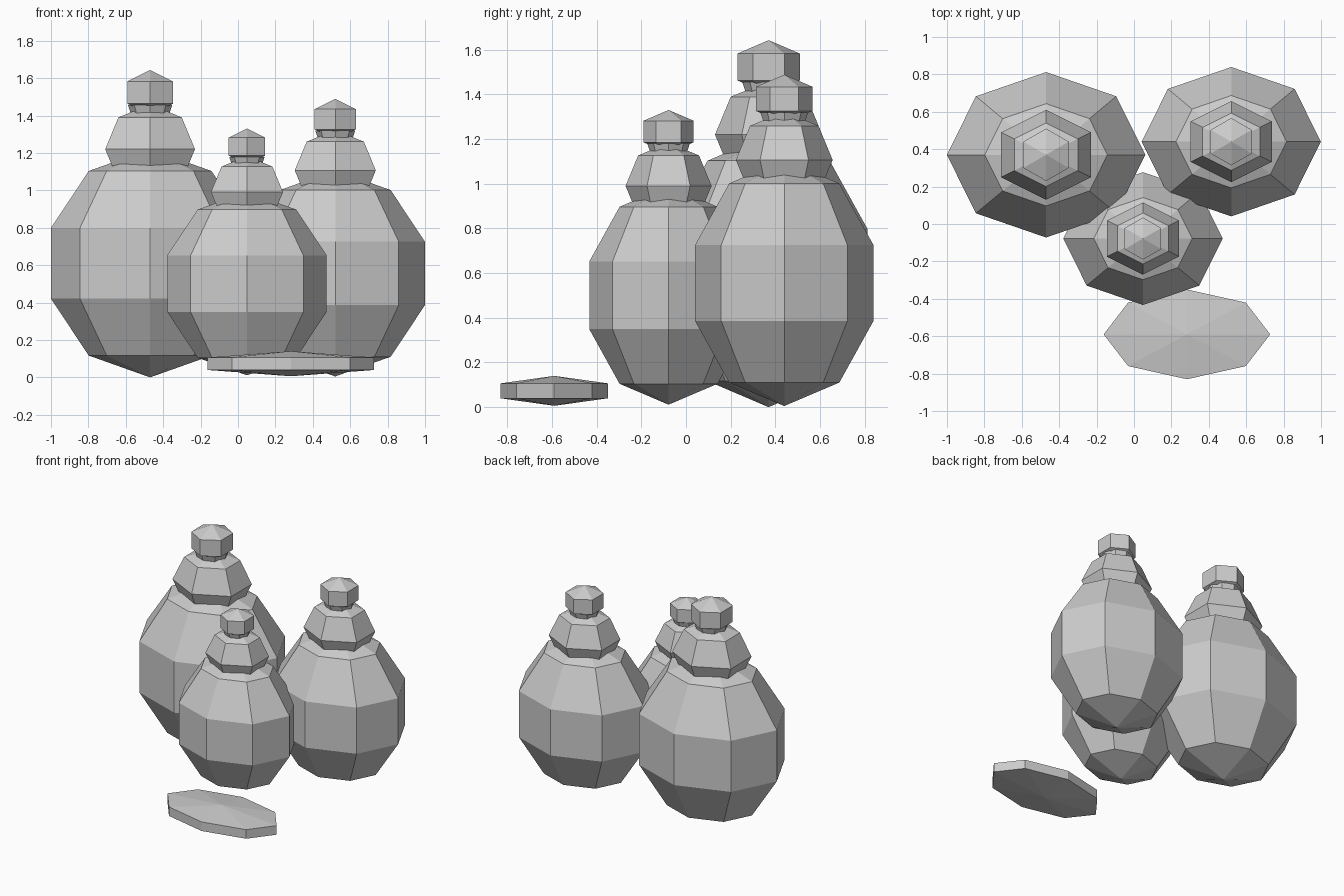
import bpy, bmesh
from mathutils import Matrix, Vector

if "Cube" in bpy.data.objects:
    bpy.data.objects.remove(bpy.data.objects["Cube"])


def finish(bm, name, loc):
    mesh = bpy.data.meshes.new(name)
    bm.to_mesh(mesh)
    bm.free()
    obj = bpy.data.objects.new(name, mesh)
    obj.location = loc
    bpy.context.collection.objects.link(obj)
    return obj


def ball(name, loc, radii, sides, rings):
    """Low-poly stretched sphere."""
    bm = bmesh.new()
    bmesh.ops.create_uvsphere(bm, u_segments=sides, v_segments=rings, radius=1)
    bmesh.ops.scale(bm, vec=Vector(radii), verts=bm.verts)
    return finish(bm, name, loc)


def collar(name, loc, r_low, r_top, height):
    bm = bmesh.new()
    bmesh.ops.create_cone(bm, cap_ends=True, segments=8, radius1=r_low,
                          radius2=r_top, depth=height)
    return finish(bm, name, loc)


def bottle(label, x, y, lift, s):
    """Gourd-shaped bottle, s scales the whole thing."""
    def at(z):
        return (x, y, z * s + lift)

    def size(*v):
        return [c * s for c in v]

    ball(label + "_body", at(0.61), size(0.558, 0.465, 0.61), 8, 5)
    ball(label + "_shoulder", at(1.22), size(0.277, 0.24, 0.24), 6, 4)
    collar(label + "_neck", at(1.42), 0.095 * s, 0.118 * s, 0.07 * s)
    ball(label + "_stopper", at(1.523), size(0.162, 0.162, 0.12), 6, 3)


# three bottles
bottle("large_bottle", -0.47, 0.37, 0.0, 1.0)
bottle("medium_bottle", 0.52, 0.44, 0.005, 0.903)
bottle("small_bottle", 0.048, -0.078, 0.011, 0.803)

# shallow dish in front
ball("dish", (0.283, -0.59, 0.073), (0.514, 0.277, 0.067), 8, 3)
